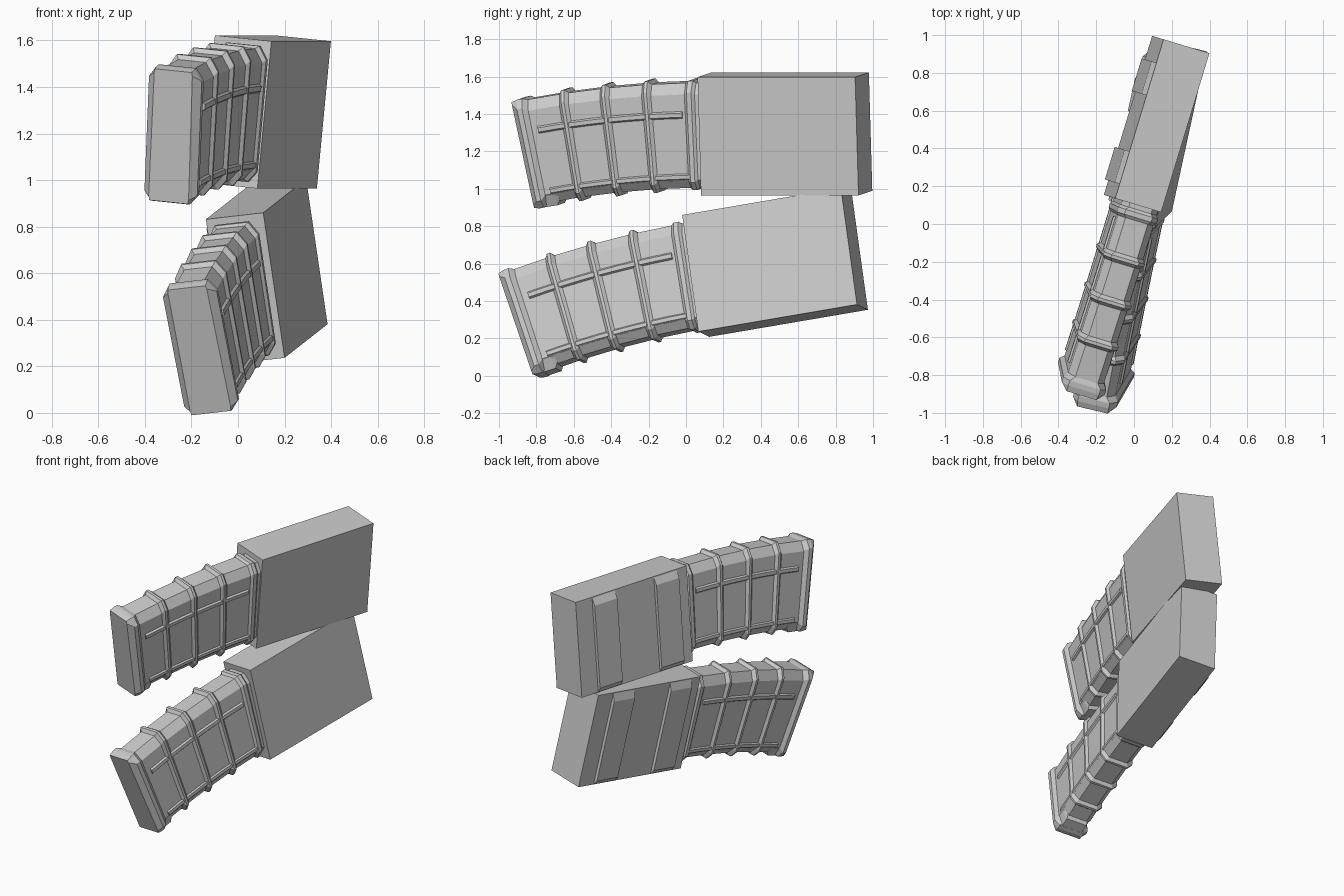
import bpy, bmesh, math
from mathutils import Vector, Matrix

if "Cube" in bpy.data.objects:
    bpy.data.objects.remove(bpy.data.objects["Cube"])

L, H, T = 0.88, 0.636, 0.255          # pouch length, height, thickness


def make_object(name, bm, frame):
    bmesh.ops.recalc_face_normals(bm, faces=bm.faces[:])
    me = bpy.data.meshes.new(name)
    bm.to_mesh(me)
    bm.free()
    ob = bpy.data.objects.new(name, me)
    ob.matrix_world = frame
    bpy.context.collection.objects.link(ob)
    return ob


def loft(bm, rings):
    """Skin closed rings of points and cap both ends."""
    loops = [[bm.verts.new(p) for p in r] for r in rings]
    n = len(loops[0])
    for a, b in zip(loops, loops[1:]):
        for i in range(n):
            bm.faces.new((a[i], a[(i + 1) % n], b[(i + 1) % n], b[i]))
    bm.faces.new(loops[0])
    bm.faces.new(loops[-1])


# local axes: x = thickness, y = length (pouch toward +y), z = height
def curve_point(s, w, v):
    """Place a cross-section point on the downward-bending magazine arc."""
    a0, k = math.radians(0.5), math.radians(10.5)
    th = a0 + k * s
    y = -(math.sin(th) - math.sin(a0)) / k
    z = (math.cos(th) - math.cos(a0)) / k
    return Vector((w, y - v * math.sin(th), z + v * math.cos(th)))


BODY = [(0.062, 0.283), (0.099, 0.225), (0.099, -0.235), (0.064, -0.28)]
PLATE = [(0.085, 0.294), (0.119, 0.245), (0.119, -0.26), (0.085, -0.3)]
FACE = [(0.083, 0.286), (0.086, 0.27), (0.09, -0.275), (0.087, -0.292)]


def section(s, side=0.0, rim=0.0, half=BODY):
    """Mirrored eight-sided section, grown sideways and up/down."""
    pts = [(w + side, v + math.copysign(rim, v)) for w, v in half]
    pts += [(-w, v) for w, v in reversed(pts)]
    return [curve_point(s, w, v) for w, v in pts]


def bar(bm, s0, s1, v, half_h, w_in, w_out, steps=8):
    """Raised lengthwise ridge with bevelled edges, following the arc."""
    rings = []
    for i in range(steps + 1):
        s = s0 + (s1 - s0) * i / steps
        prof = [(w_in, v - half_h), (w_out, v - half_h * 0.5),
                (w_out, v + half_h * 0.5), (w_in, v + half_h)]
        rings.append([curve_point(s, w, q) for w, q in prof])
    loft(bm, rings)


def build(prefix, u, v, front, shift):
    y = Vector(u).normalized()
    z = Vector(v)
    z = (z - y * z.dot(y)).normalized()
    x = y.cross(z)
    frame = Matrix((x, y, z)).transposed().to_4x4()
    frame.translation = Vector(front)
    mag = frame @ Matrix.Translation((shift, 0, 0))

    # pouch
    bm = bmesh.new()
    bmesh.ops.create_cube(bm, size=1, matrix=Matrix.Translation((0, L / 2, 0)) @ Matrix.Diagonal((T, L, H, 1)))
    make_object(prefix + "_pouch", bm, frame)

    # mounting straps on the left face, tapered at the top and bottom
    bm = bmesh.new()
    for y0, y1 in ((0.08, 0.26), (0.57, 0.75)):
        prof = [(-0.12, -0.316), (-T / 2, -0.316), (-T / 2 - 0.022, -0.285),
                (-T / 2 - 0.022, 0.265), (-T / 2, 0.31), (-0.12, 0.31)]
        loft(bm, [[(px, yy, pz) for px, pz in prof] for yy in (y0, y1)])
    make_object(prefix + "_straps", bm, frame)

    # curved magazine body with collar, ribs and base plate
    rings = [section(-0.04), section(0.02), section(0.035, 0.012, 0.012),
             section(0.06, 0.012, 0.012), section(0.075)]
    for s in (0.28, 0.505, 0.725):
        rings += [section(s - 0.025), section(s - 0.007, 0.014, 0.019),
                  section(s + 0.009, 0.014, 0.019), section(s + 0.025)]
    rings += [section(0.92), section(0.945, half=PLATE),
              section(0.972, half=PLATE), section(1.003, half=FACE)]
    bm = bmesh.new()
    loft(bm, rings)
    make_object(prefix + "_magazine", bm, mag)

    # side ridges
    bm = bmesh.new()
    for side in (1, -1):
        bar(bm, 0.09, 0.885, 0.115, 0.022, side * 0.095, side * 0.11)
        bar(bm, 0.06, 0.885, -0.218, 0.02, side * 0.095, side * 0.108)
    make_object(prefix + "_side_ridges", bm, mag)

    # base plate foot
    bm = bmesh.new()
    loft(bm, [[curve_point(s, w, q) for w, q in ((-0.07, b), (0.07, b), (0.095, -0.24), (-0.095, -0.24))]
              for s, b in ((0.85, -0.275), (0.87, -0.302), (0.96, -0.299))])
    make_object(prefix + "_base_foot", bm, mag)


build("upper", (0.255, 0.84, 0.0), (0.06, -0.02, 0.635), (-0.008, 0.108, 1.293), 0.02)
build("lower", (0.185, 0.85, 0.145), (-0.09, -0.08, 0.62), (0.031, 0.052, 0.534), -0.005)
